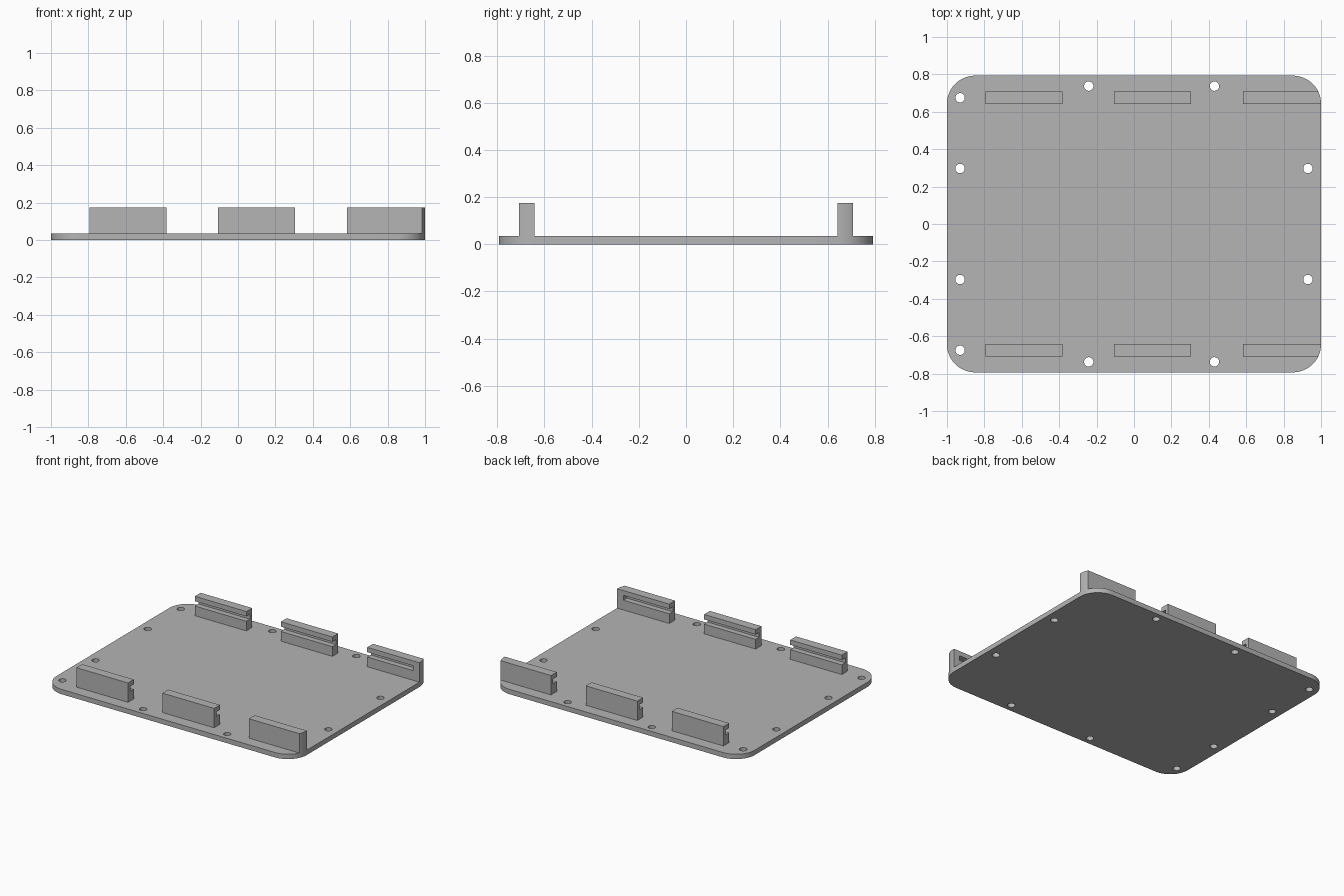
import bpy, bmesh, math
from mathutils import Matrix, Vector

cube = bpy.data.objects.get("Cube")
if cube:
    bpy.data.objects.remove(cube, do_unlink=True)

HALF_Y, RADIUS, PLATE_Z, TOP_Z = 0.793, 0.15, 0.035, 0.175
RAIL_IN, RAIL_OUT = 0.642, 0.708
SLOT_LOW, SLOT_HIGH, SLOT_DEPTH = 0.105, 0.14, 0.04

grey = bpy.data.materials.new("light_grey")
grey.use_nodes = True
grey.diffuse_color = (0.46, 0.46, 0.46, 1)
grey.node_tree.nodes["Principled BSDF"].inputs["Base Color"].default_value = grey.diffuse_color


def add_object(name, bm):
    mesh = bpy.data.meshes.new(name)
    bmesh.ops.recalc_face_normals(bm, faces=bm.faces)
    bm.to_mesh(mesh)
    bm.free()
    mesh.materials.append(grey)
    obj = bpy.data.objects.new(name, mesh)
    bpy.context.collection.objects.link(obj)
    return obj


def box(name, low, high):
    low, high = Vector(low), Vector(high)
    bm = bmesh.new()
    bmesh.ops.create_cube(bm, size=1, matrix=Matrix.Translation((low + high) / 2)
                          @ Matrix.Diagonal((*(high - low), 1)))
    return add_object(name, bm)


def rounded_slab(name, low, high, steps=20):
    bm = bmesh.new()
    points = []
    for corner, (sx, sy) in enumerate([(1, 1), (-1, 1), (-1, -1), (1, -1)]):
        for i in range(steps + 1):
            a = (corner + i / steps) * math.pi / 2
            points.append(bm.verts.new((sx * (1 - RADIUS) + RADIUS * math.cos(a),
                                        sy * (HALF_Y - RADIUS) + RADIUS * math.sin(a), low)))
    face = bm.faces.new(points)
    moved = bmesh.ops.extrude_face_region(bm, geom=[face])["geom"]
    bmesh.ops.translate(bm, vec=(0, 0, high - low),
                        verts=[v for v in moved if isinstance(v, bmesh.types.BMVert)])
    # Keep the starting face as the underside
    if face not in bm.faces[:]:
        bm.faces.new(points)
    return add_object(name, bm)


def carve(obj, cutter, operation="DIFFERENCE"):
    mod = obj.modifiers.new("cut", "BOOLEAN")
    mod.object, mod.operation, mod.solver = cutter, operation, "EXACT"
    bpy.context.view_layer.objects.active = obj
    bpy.ops.object.modifier_apply(modifier=mod.name)
    bpy.data.objects.remove(cutter, do_unlink=True)


def finish(obj):
    bpy.ops.object.select_all(action="DESELECT")
    obj.select_set(True)
    bpy.context.view_layer.objects.active = obj
    bpy.ops.object.shade_smooth_by_angle(angle=math.radians(30))


# Base plate with screw holes
plate = rounded_slab("base_plate", 0, PLATE_Z)
bm = bmesh.new()
for x, y in [(-0.93, 0.675), (-0.93, 0.297), (0.93, 0.297), (-0.242, 0.737), (0.43, 0.737)]:
    for side in (1, -1):
        bmesh.ops.create_cone(bm, cap_ends=True, segments=32, radius1=0.025, radius2=0.025,
                              depth=0.2, matrix=Matrix.Translation((x, side * y, 0)))
carve(plate, add_object("hole_cutter", bm))
finish(plate)

# Grooved rails along both long edges; the last pair is closed and follows the corners
for row, side in (("front", -1), ("back", 1)):
    for place, x0, x1 in (("right", -0.795, -0.383), ("middle", -0.107, 0.305), ("left", 0.583, 1.05)):
        def span(inner, outer):
            return sorted((side * inner, side * outer))
        y0, y1 = span(RAIL_IN, RAIL_OUT)
        rail = box(f"{row}_{place}_rail", (x0, y0, PLATE_Z), (x1, y1, TOP_Z))
        s0, s1 = span(RAIL_IN - 0.05, RAIL_IN + SLOT_DEPTH)
        slot_end = 0.95 if place == "left" else x1 + 0.05
        carve(rail, box("slot_cutter", (x0 - 0.05, s0, SLOT_LOW), (slot_end, s1, SLOT_HIGH)))
        if place == "left":
            carve(rail, rounded_slab("outline_cutter", -0.1, 0.3), "INTERSECT")
        finish(rail)
